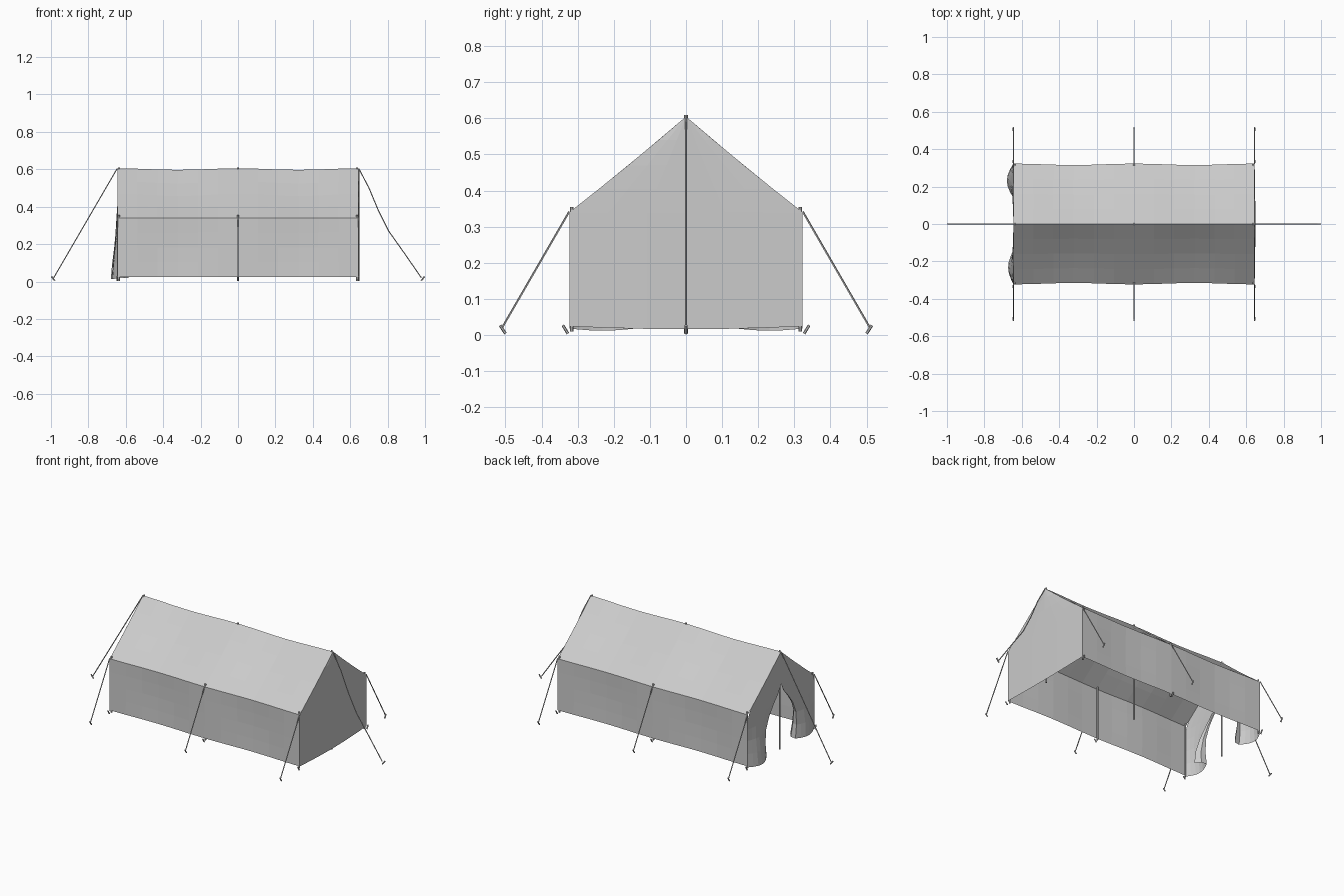
import bpy, bmesh, math
from mathutils import Vector

if "Cube" in bpy.data.objects:
    bpy.data.objects.remove(bpy.data.objects["Cube"])

L, W = 0.645, 0.323             # half length, half width
EAVE, RIDGE, HEM = 0.34, 0.605, 0.024


def make(name, bm):
    bmesh.ops.remove_doubles(bm, verts=bm.verts, dist=0.0005)
    me = bpy.data.meshes.new(name)
    bm.to_mesh(me)
    bm.free()
    ob = bpy.data.objects.new(name, me)
    bpy.context.collection.objects.link(ob)
    return ob


def sheet(name, rows):
    """Cloth from a grid of points."""
    bm = bmesh.new()
    g = [[bm.verts.new(p) for p in r] for r in rows]
    for a, b in zip(g, g[1:]):
        for i in range(len(a) - 1):
            bm.faces.new((a[i], a[i + 1], b[i + 1], b[i]))
    bmesh.ops.dissolve_degenerate(bm, dist=0.0005, edges=bm.edges)
    return make(name, bm)


def rod(bm, a, b, r, sides=6):
    a, b = Vector(a), Vector(b)
    d = b - a
    m = d.to_track_quat('Z', 'Y').to_matrix().to_4x4()
    m.translation = (a + b) / 2
    bmesh.ops.create_cone(bm, cap_ends=True, segments=sides, radius1=r,
                          radius2=r, depth=d.length, matrix=m)


def rods(name, paths, r, sides=6):
    bm = bmesh.new()
    for p in paths:
        for a, b in zip(p, p[1:]):
            rod(bm, a, b, r, sides)
    me = bpy.data.meshes.new(name)
    bm.to_mesh(me)
    bm.free()
    bpy.context.collection.objects.link(bpy.data.objects.new(name, me))


def sag(x):
    return math.sin(math.pi * min(abs(x) / L, 1)) ** 2


# Roof and side walls, slack between the poles
xs = [-L + i * 2 * L / 12 for i in range(13)]
for side, label in ((-1, "front"), (1, "back")):
    roof, wall = [], []
    for i in range(5):
        t = i / 4
        dip = 0.012 * math.sin(math.pi * t)
        roof.append([(x, side * (W * t - 0.008 * sag(x) * t),
                      RIDGE + (EAVE - RIDGE) * t - 0.008 * sag(x) * (1 - t)
                      - dip * (0.3 + 0.7 * sag(x))) for x in xs])
        wall.append([(x, side * (W - 0.008 * sag(x) * (1 + 0.5 * math.sin(math.pi * t))),
                      EAVE + (HEM - EAVE) * t) for x in xs])
    sheet("roof_" + label, roof)
    sheet("side_wall_" + label, wall)


def half_width(z):
    if z <= EAVE:
        return W
    t = (RIDGE - z) / (RIDGE - EAVE)
    return W * t - 0.004 * math.sin(math.pi * t)


# Closed end wall
rows = []
for z in (RIDGE, 0.54, 0.47, 0.405, EAVE, 0.24, 0.13, HEM):
    w = half_width(z)
    rows.append([(L + 0.004 * math.sin(math.pi * (i / 6)), w * (i / 3 - 1),
                  z - (0.008 * math.sin(math.pi * i / 6) if z == HEM else 0))
                 for i in range(7)])
sheet("closed_end", rows)

# Open end: two door flaps gathered aside, (height, inner edge, curl)
door = [(RIDGE, 0, 0), (0.5, 0, 0), (0.41, 0, 0), (0.36, 0.025, 0.1), (0.31, 0.07, 0.2),
        (0.25, 0.115, 0.3), (0.18, 0.145, 0.5), (0.1, 0.15, 0.8), (0.018, 0.14, 1)]
for side, label in ((-1, "front"), (1, "back")):
    bulge = 0.035 if side > 0 else 0.028
    rows = []
    for z, inner, c in door:
        w = half_width(z)
        row = []
        for i in range(7):
            t = i / 6
            row.append((-L - bulge * c * math.sin(math.pi * t),
                        side * (w + (inner - w) * t),
                        z - 0.006 * c * math.sin(math.pi * t)))
        row.append((-L + 0.035 * c, side * (inner + 0.005 * c), z))
        row.append((-L + 0.06 * c, side * (inner + 0.035 * c), z))
        rows.append(row)
    sheet("door_flap_" + label, rows)

# Poles under the ridge and eaves
posts = []
for x in (-L + 0.008, 0, L - 0.008):
    posts.append([(x, 0, 0.004), (x, 0, RIDGE + 0.005)])
    for s in (-1, 1):
        posts.append([(x, s * (W - 0.007), 0.01), (x, s * (W - 0.007), EAVE + 0.015)])
rods("poles", posts, 0.005, 8)

# Guy ropes and pegs
ropes, pegs = [], []
for x in (-L, 0, L):
    for s in (-1, 1):
        ropes.append([(x, s * W, EAVE + 0.002), (x, s * 0.508, 0.022)])
        pegs.append([(x, s * 0.515, 0.027), (x, s * 0.5, 0.004)])
        pegs.append([(x, s * 0.341, 0.027), (x, s * 0.327, 0.004)])
ropes.append([(-L, 0, RIDGE), (-0.985, 0, 0.02)])
ropes.append([(L, 0, RIDGE), (0.7, 0, 0.5), (0.75, 0, 0.38), (0.805, 0, 0.27),
              (0.89, 0, 0.15), (0.98, 0, 0.02)])
for s in (-1, 1):
    pegs.append([(s * 0.997, 0, 0.027), (s * 0.98, 0, 0.004)])
rods("guy_ropes", ropes, 0.003, 5)
rods("pegs", pegs, 0.004, 6)
